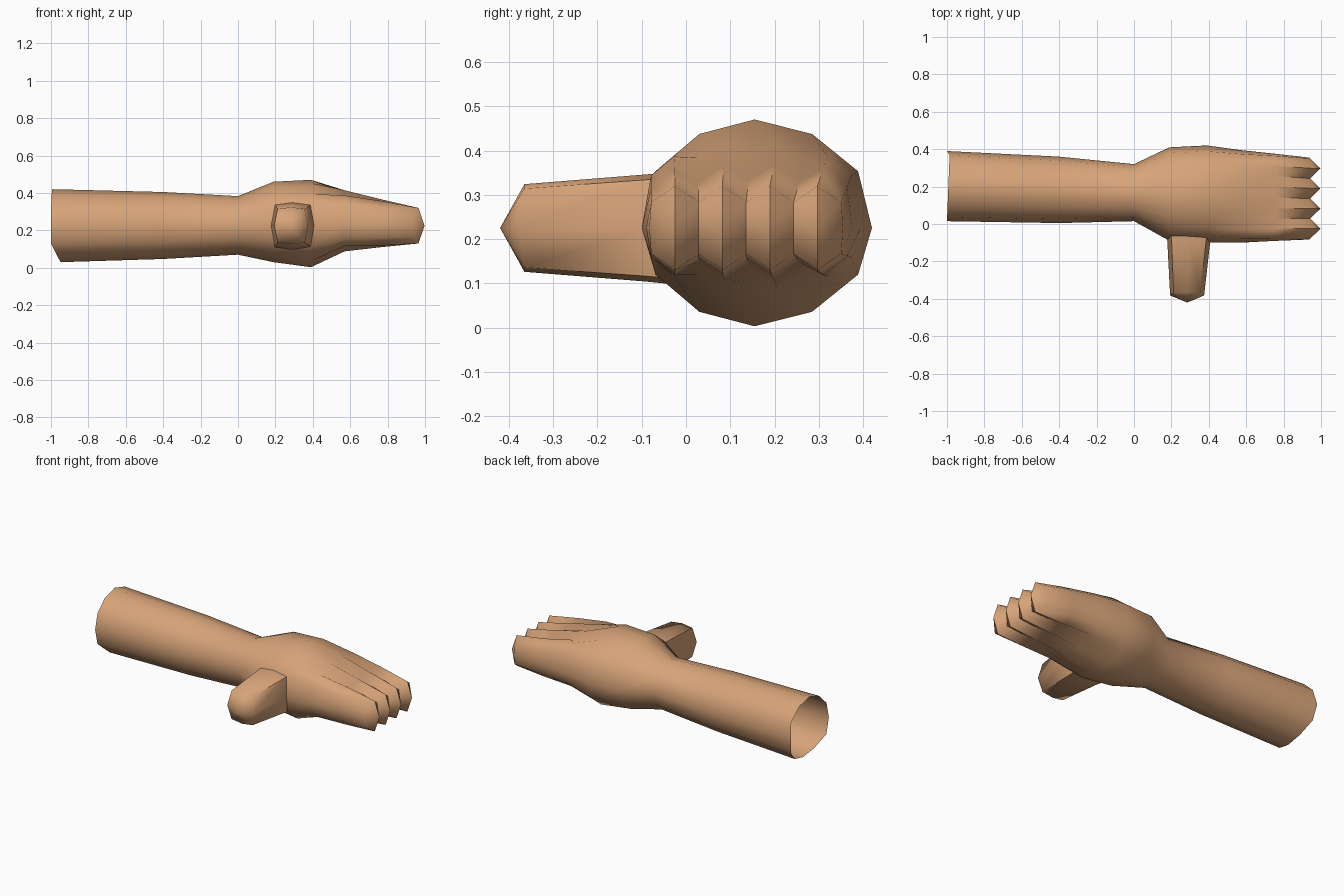
import bpy, bmesh, math

if "Cube" in bpy.data.objects:
    bpy.data.objects.remove(bpy.data.objects["Cube"])

skin = bpy.data.materials.new("skin tan")
skin.diffuse_color = (0.68, 0.37, 0.19, 1)
skin.use_nodes = True
skin.node_tree.nodes["Principled BSDF"].inputs["Base Color"].default_value = skin.diffuse_color


def finish(name, bm):
    bmesh.ops.recalc_face_normals(bm, faces=bm.faces)
    me = bpy.data.meshes.new(name)
    bm.to_mesh(me)
    bm.free()
    ob = bpy.data.objects.new(name, me)
    bpy.context.collection.objects.link(ob)
    me.materials.append(skin)
    bpy.ops.object.select_all(action='DESELECT')
    ob.select_set(True)
    bpy.context.view_layer.objects.active = ob
    bpy.ops.object.shade_smooth_by_angle(angle=math.radians(62))
    return ob


def bridge(bm, a, b):
    n = len(a)
    for i in range(n):
        j = (i + 1) % n
        bm.faces.new((a[i], a[j], b[j], b[i]))


# columns across the hand: finger edges alternate with finger centres
EDGE_U = [-0.88, -0.50, -0.02, 0.48, 0.88]
EDGE_Z = [0.50, 0.86, 1.0, 0.86, 0.50]
TIP_U = [-0.98, -0.49, 0.0, 0.49, 0.98]
TIP_Z = [0.62, 0.62, 0.62, 0.62, 0.62]


def columns(us, zs, centre=None):
    out = []
    for i in range(5):
        out.append((us[i], zs[i]))
        if i < 4:
            z = (zs[i] + zs[i + 1]) / 2 if centre is None else centre
            out.append(((us[i] + us[i + 1]) / 2, z))
    return out


ROUND = columns(EDGE_U, EDGE_Z)
TIPS = columns(TIP_U, TIP_Z, 1.0)

# x, y low, y high, z low, z high, blend from round to finger shape
SECTIONS = [
    (-1.00, 0.015, 0.39, 0.03, 0.42, 0),
    (-0.40, 0.005, 0.36, 0.047, 0.405, 0),
    (0.00, 0.015, 0.32, 0.07, 0.383, 0),
    (0.19, -0.09, 0.41, 0.03, 0.46, 0),
    (0.39, -0.10, 0.42, 0.003, 0.47, 0),
    (0.57, -0.10, 0.395, 0.08, 0.422, 0.35),
    (0.76, -0.09, 0.375, 0.107, 0.37, 0.72),
    (0.95, -0.083, 0.355, 0.13, 0.32, 1),
]

# arm, palm and fingers as one loft
bm = bmesh.new()
prev = None
for k, (x, y0, y1, z0, z1, f) in enumerate(SECTIONS):
    yc, ry, zc, rz = (y0 + y1) / 2, (y1 - y0) / 2, (z0 + z1) / 2, (z1 - z0) / 2
    top, low = [], []
    for i in range(9):
        u = ROUND[i][0] * (1 - f) + TIPS[i][0] * f
        w = ROUND[i][1] * (1 - f) + TIPS[i][1] * f
        for s, col in ((1, top), (-1, low)):
            px = x
            if k == 0:                       # slanted open end
                px += 0.0075 * (u + 1) + (0.045 * (w - 0.5) * 2 if s < 0 else 0)
            if k == len(SECTIONS) - 1:       # notches between fingers
                px = 0.965 if i % 2 else 0.942
            col.append(bm.verts.new((px, yc + ry * u, zc + s * rz * w)))
    side = [bm.verts.new((x if f < 1 else 0.937, y, 0.225)) for y in (y0, y1)]
    ring = top + [side[1]] + low[::-1] + [side[0]]
    if prev:
        bridge(bm, prev, ring)
    prev = ring
# pointed tip fan for each finger
for n in range(4):
    a = 2 * n
    loop = top[a:a + 3] + ([side[1]] if n == 3 else [])
    loop += low[a:a + 3][::-1] + ([side[0]] if n == 0 else [])
    tip = bm.verts.new((0.997, top[a + 1].co.y, 0.225))
    for i in range(len(loop)):
        bm.faces.new((loop[i], loop[(i + 1) % len(loop)], tip))
finish("arm_and_hand", bm)

# thumb: eight-sided tapered tube rooted inside the palm
bm = bmesh.new()
prev = None
for y, xc, rx, rz in ((0.05, 0.295, 0.135, 0.135), (-0.09, 0.293, 0.115, 0.121),
                      (-0.365, 0.284, 0.091, 0.099)):
    ring = []
    for u, w in ((-1, 0), (-0.8, 0.9), (0, 1), (0.8, 0.9),
                 (1, 0), (0.8, -0.9), (0, -1), (-0.8, -0.9)):
        dy = -0.017 if (y < -0.3 and w == 0) else 0
        ring.append(bm.verts.new((xc + rx * u, y + dy, 0.225 + rz * w)))
    if prev:
        bridge(bm, prev, ring)
    prev = ring
tip = bm.verts.new((0.285, -0.42, 0.225))
for i in range(8):
    bm.faces.new((prev[i], prev[(i + 1) % 8], tip))
finish("thumb", bm)
